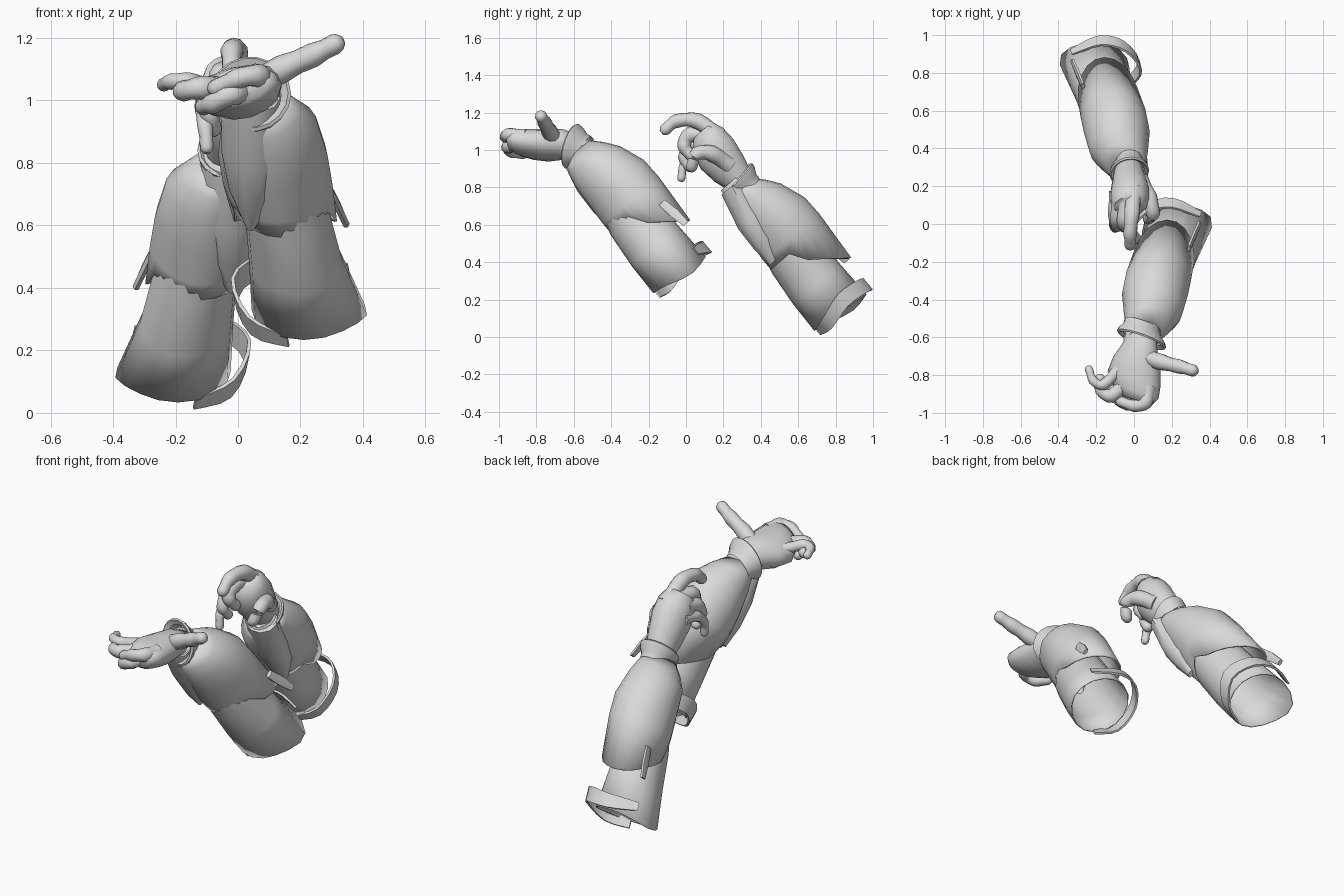
import bpy, bmesh
from math import sin, cos, pi
from mathutils import Vector as V

if "Cube" in bpy.data.objects:
    bpy.data.objects.remove(bpy.data.objects["Cube"], do_unlink=True)

grey = bpy.data.materials.new("plain_grey")
grey.use_nodes = True
grey.diffuse_color = (0.7, 0.7, 0.7, 1)
grey.node_tree.nodes["Principled BSDF"].inputs["Base Color"].default_value = (0.7, 0.7, 0.7, 1)


def loft(name, rings, caps=True, thick=0.0, angle=0.7):
    """Skin a list of equal-length point rings."""
    bm = bmesh.new()
    rows = [[bm.verts.new(p) for p in ring] for ring in rings]
    n = len(rows[0])
    for lo, hi in zip(rows, rows[1:]):
        for i in range(n):
            j = (i + 1) % n
            bm.faces.new((lo[i], lo[j], hi[j], hi[i]))
    if caps:
        bm.faces.new(rows[0])
        bm.faces.new(rows[-1])
    bmesh.ops.recalc_face_normals(bm, faces=bm.faces)
    me = bpy.data.meshes.new(name)
    bm.to_mesh(me)
    bm.free()
    me.materials.append(grey)
    ob = bpy.data.objects.new(name, me)
    bpy.context.collection.objects.link(ob)
    if thick:
        mod = ob.modifiers.new("thickness", "SOLIDIFY")
        mod.thickness = thick
    bpy.ops.object.select_all(action="DESELECT")
    ob.select_set(True)
    bpy.context.view_layer.objects.active = ob
    bpy.ops.object.shade_smooth_by_angle(angle=angle)


def ellipse(c, a, b, n=14):
    c, a, b = V(c), V(a), V(b)
    return [c + a * cos(2 * pi * i / n) + b * sin(2 * pi * i / n) for i in range(n)]


def smooth_path(pts, steps=4):
    """Interpolate a curve through the points."""
    p = [V(q) for q in pts]
    p = [2 * p[0] - p[1]] + p + [2 * p[-1] - p[-2]]
    out = []
    for k in range(1, len(p) - 2):
        a, b, c, d = p[k - 1:k + 3]
        for s in range(steps):
            t = s / steps
            out.append(0.5 * (2 * b + (c - a) * t + (2 * a - 5 * b + 4 * c - d) * t * t
                              + (3 * b - a - 3 * c + d) * t ** 3))
    return out + [p[-2]]


def finger(name, pts, r=0.036):
    path = smooth_path(pts)
    last = len(path) - 1
    ref, rings = V((0.25, 0.2, 1)), []
    for i, c in enumerate(path):
        tan = (path[min(i + 1, last)] - path[max(i - 1, 0)]).normalized()
        side = tan.cross(ref)
        side = side.normalized() if side.length > 0.2 else V((1, 0, 0))
        rad = r * (1.15 - 0.4 * i / last) * (1 + 0.06 * cos(i * pi / 2))
        rings.append(ellipse(c, side * rad, tan.cross(side) * rad, 10))
    # rounded tip
    for out, k in ((0.4, 0.85), (0.7, 0.45)):
        rings.append([path[-1] + tan * r * out + (q - path[-1]) * k for q in rings[last]])
    loft(name, rings, angle=1.2)


# Forearm frame: along the arm, and across it towards the back of the arm
START = V((0.05, -0.6, 1.02))
ALONG = V((0.165, 0.637, -0.758))
ACROSS = V((0, 0.766, 0.643))


def place(p, side):
    return V(p) if side > 0 else V((0.02 - p[0], p[1] + 0.86, p[2] - 0.2))


def arm_rings(profile, side, rim=None, n=16, flatten=0.0):
    """Rings from (distance, x shift, across shift, x radius, across radius)."""
    rings = []
    for k, (t, ox, oa, rx, ra) in enumerate(profile):
        ring = []
        for i in range(n):
            g = 2 * pi * i / n
            dt, dx = rim(g) if rim and k == len(profile) - 1 else (0, 0)
            x = ox + dx + rx * cos(g) * (1 + flatten * min(0, sin(g)))
            ring.append(place(START + ALONG * (t + dt) + V((x, 0, 0)) + ACROSS * (oa + ra * sin(g)), side))
        rings.append(ring)
    return rings


def armour_rim(g):
    # short underneath, long over the back of the arm
    return (-0.11 if sin(g) < -0.05 else -0.02 + 0.14 * sin(g)), 0


def sleeve_rim(g):
    flare = max(0, cos(g - 0.3)) ** 4
    return 0.015 * sin(g) + 0.03 * flare, 0.03 * flare


SLEEVE = [(-0.02, 0, 0, 0.08, 0.08), (0.12, 0, 0, 0.095, 0.09), (0.3, 0.01, 0.01, 0.115, 0.115),
          (0.5, 0.025, 0, 0.135, 0.155), (0.7, 0.02, -0.01, 0.15, 0.165), (0.9, 0.015, -0.01, 0.17, 0.17)]
ARMOUR = [(0.03, 0, 0, 0.09, 0.085), (0.09, 0.015, 0.015, 0.125, 0.125), (0.16, 0.025, 0.03, 0.155, 0.16),
          (0.3, 0.012, 0.05, 0.175, 0.19), (0.42, 0.008, 0.048, 0.175, 0.195), (0.59, 0.008, 0.038, 0.165, 0.185)]
WEDGE = [(0.0, -0.01, -0.02, 0.095, 0.075), (0.2, -0.035, -0.06, 0.1, 0.085),
         (0.34, -0.06, -0.075, 0.075, 0.075), (0.46, -0.085, -0.115, 0.015, 0.025)]
STRAP = [(0.16, -0.15, 0.23), (0.04, -0.1, 0.28), (-0.01, -0.02, 0.4),
         (0.07, 0.08, 0.47), (0.2, 0.11, 0.48), (0.35, 0.05, 0.46)]
FLAP = [((0.29, -0.13, 0.72), 0.025), ((0.32, -0.06, 0.66), 0.03), ((0.345, 0.0, 0.605), 0.02)]

for side, label in ((1, "left"), (-1, "right")):
    loft(label + "_sleeve", arm_rings(SLEEVE, side, sleeve_rim), False, 0.006)
    loft(label + "_forearm_armour", arm_rings(ARMOUR, side, armour_rim, 20, 0.14), False, 0.01, 0.5)
    loft(label + "_wrist_cloth", arm_rings(WEDGE, side, None, 10))
    # flat strap looping round the open elbow end
    path = smooth_path(STRAP, 3)
    centre = V((0.2, -0.02, 0.35))
    rings = []
    for i, c in enumerate(path):
        radial = c - centre
        radial = (radial - ALONG * radial.dot(ALONG)).normalized()
        w = 0.042 * (1 - 0.5 * abs(2 * i / (len(path) - 1) - 1) ** 3)
        ring = [c + ALONG * w * a + radial * 0.006 * b for a, b in ((-1, -1), (1, -1), (1, 1), (-1, 1))]
        rings.append([place(p, side) for p in ring])
    loft(label + "_elbow_strap", rings)
    # small flap on the outer rim of the armour
    rings = [[place(p, side) for p in ellipse(c, (0.012, 0, 0), ACROSS * w, 6)] for c, w in FLAP]
    loft(label + "_armour_flap", rings)


# Cuffs: flared bands with a folded lip
def cuff(name, back, front, a, b):
    a, b, back, front = V(a), V(b), V(back), V(front)
    steps = ((0, 0.72), (0.35, 0.76), (0.75, 0.95), (1, 1), (1.1, 0.93), (0.9, 0.75))
    loft(name, [ellipse(back.lerp(front, t), a * k, b * k, 18) for t, k in steps], False, 0, 0.9)


cuff("left_cuff", (0.045, -0.53, 0.985), (0.04, -0.61, 1.02), (0.13, -0.045, 0), (0, 0.03, 0.12))
cuff("right_cuff", (-0.03, 0.335, 0.785), (-0.025, 0.275, 0.84), (0.105, 0.01, 0), (0, 0.08, 0.09))

# Left hand: flat palm, thumb stretched outward, fingers curling inward
palm = [((0.04, -0.55, 1.0), 0.075, 0.065), ((0.035, -0.65, 1.03), 0.09, 0.08),
        ((0.015, -0.74, 1.025), 0.125, 0.085), ((0.0, -0.82, 1.03), 0.14, 0.08),
        ((0.01, -0.89, 1.04), 0.12, 0.07), ((0.015, -0.935, 1.045), 0.08, 0.05)]
loft("left_palm", [ellipse(c, V((1, -0.3, 0.15)) * a, V((0, 0.05, 1)) * b) for c, a, b in palm], True, 0, 1.2)
finger("left_thumb", [(0.05, -0.7, 1.05), (0.14, -0.73, 1.1), (0.24, -0.755, 1.145), (0.31, -0.775, 1.18)], 0.042)
finger("left_index", [(0.08, -0.86, 1.07), (0.06, -0.945, 1.08), (0, -0.962, 1.07), (-0.07, -0.94, 1.04)])
finger("left_middle", [(0.03, -0.86, 1.03), (-0.02, -0.95, 1.02), (-0.08, -0.93, 0.99), (-0.11, -0.87, 0.98)])
finger("left_ring", [(-0.04, -0.84, 1.04), (-0.12, -0.91, 1.04), (-0.175, -0.88, 1.03), (-0.18, -0.82, 1.03)])
finger("left_little", [(-0.08, -0.77, 1.04), (-0.16, -0.85, 1.06), (-0.215, -0.83, 1.06), (-0.238, -0.77, 1.05)], 0.028)

# Right hand: raised palm, index finger arched forward, the others hooked
palm = [((-0.03, 0.31, 0.81), 0.07, 0.07), ((-0.025, 0.23, 0.9), 0.09, 0.105),
        ((-0.02, 0.165, 0.98), 0.105, 0.12), ((-0.025, 0.12, 1.05), 0.1, 0.105),
        ((-0.03, 0.09, 1.1), 0.075, 0.07)]
loft("right_palm", [ellipse(c, (a, 0, 0.1 * a), V((0, 0.75, 0.66)) * b) for c, a, b in palm], True, 0, 1.2)
finger("right_index", [(0.0, 0.18, 1.07), (-0.01, 0.06, 1.155), (-0.02, -0.05, 1.155), (-0.02, -0.11, 1.11)], 0.04)
finger("right_middle", [(-0.04, 0.13, 1.08), (-0.05, 0.02, 1.08), (-0.05, -0.01, 1.02), (-0.04, 0.03, 0.97)], 0.04)
finger("right_ring", [(-0.08, 0.13, 1.05), (-0.09, 0.03, 1.03), (-0.09, -0.01, 0.96), (-0.08, 0.02, 0.91)])
finger("right_little", [(-0.1, 0.17, 1.0), (-0.11, 0.06, 0.98), (-0.105, -0.01, 0.92), (-0.1, -0.025, 0.85)], 0.028)
finger("right_thumb", [(0.03, 0.23, 0.92), (0.08, 0.14, 0.98), (0.1, 0.06, 0.98), (0.08, 0.03, 0.91)], 0.042)
